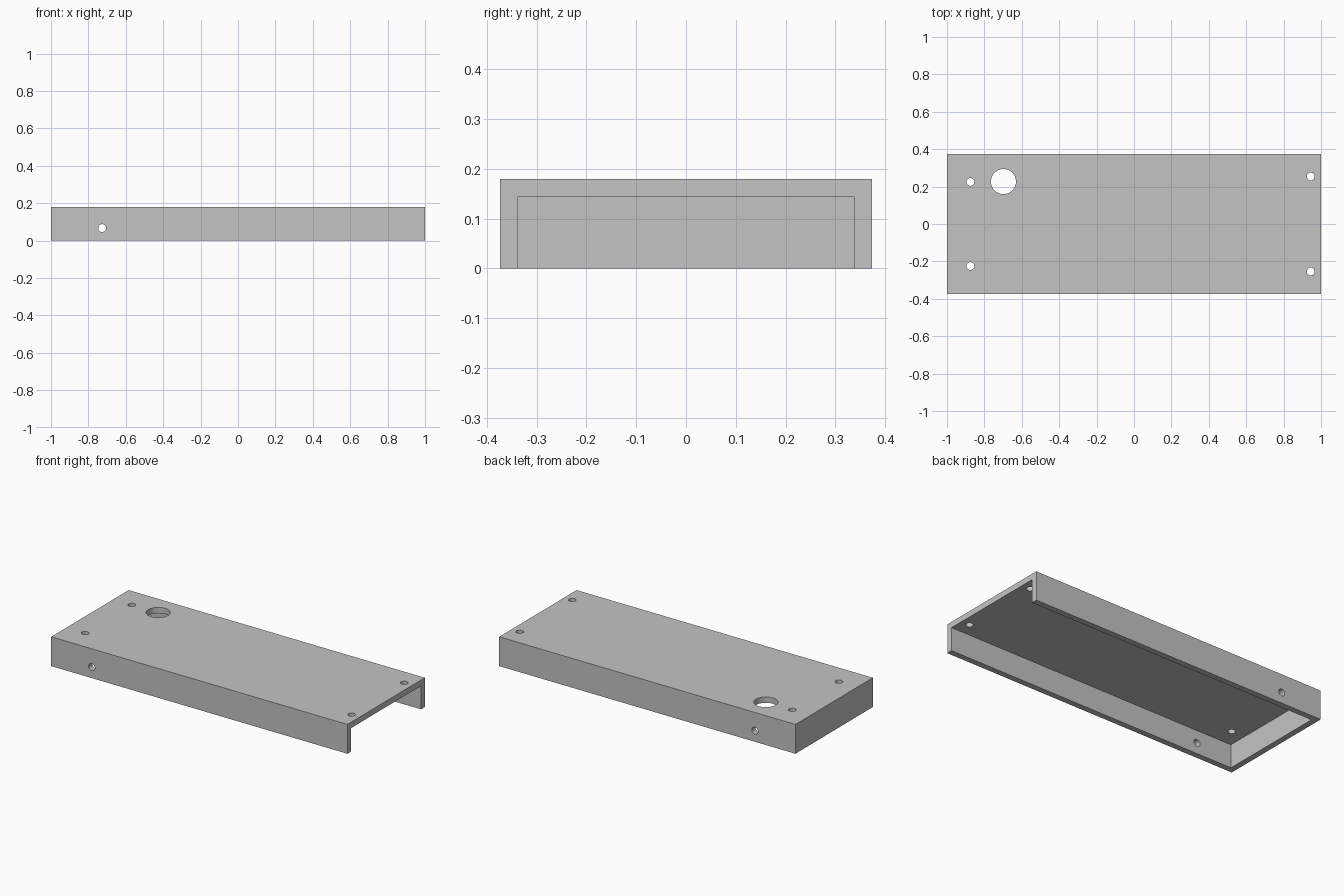
import bpy, bmesh, math
from mathutils import Matrix, Vector

if "Cube" in bpy.data.objects:
    bpy.data.objects.remove(bpy.data.objects["Cube"])

LENGTH, WIDTH, HEIGHT, WALL = 2.0, 0.746, 0.179, 0.036

grey = bpy.data.materials.new("light grey")
grey.diffuse_color = (0.55, 0.55, 0.55, 1)
grey.use_nodes = True
grey.node_tree.nodes["Principled BSDF"].inputs["Base Color"].default_value = grey.diffuse_color


def new_object(name, bm):
    mesh = bpy.data.meshes.new(name)
    bm.to_mesh(mesh)
    bm.free()
    mesh.materials.append(grey)
    obj = bpy.data.objects.new(name, mesh)
    bpy.context.collection.objects.link(obj)
    return obj


def box(name, low, high):
    low, high = Vector(low), Vector(high)
    bm = bmesh.new()
    bmesh.ops.create_cube(bm, size=1, matrix=Matrix.Translation((low + high) / 2)
                          @ Matrix.Diagonal((*(high - low), 1)))
    return new_object(name, bm)


def drill(name, radius, depth, location, along_y=False, sides=32):
    turn = Matrix.Rotation(math.pi / 2 if along_y else 0, 4, "X")
    bm = bmesh.new()
    bmesh.ops.create_cone(bm, cap_ends=True, segments=sides, radius1=radius,
                          radius2=radius, depth=depth,
                          matrix=Matrix.Translation(location) @ turn)
    return new_object(name, bm)


# Tray cover: solid block, hollowed from below and through the right end
cover = box("cover", (-LENGTH / 2, -WIDTH / 2, 0), (LENGTH / 2, WIDTH / 2, HEIGHT))
cutters = [box("hollow_cutter", (-LENGTH / 2 + WALL, -WIDTH / 2 + WALL, -0.1),
               (LENGTH / 2 + 0.1, WIDTH / 2 - WALL, HEIGHT - WALL))]

# Screw holes in the top plate
for x, y in ((-0.875, 0.225), (0.945, 0.254)):
    for side in (-1, 1):
        cutters.append(drill("screw_hole_cutter", 0.021, 0.2, (x, side * y, HEIGHT)))

# Large cable hole in the top plate
cutters.append(drill("cable_hole_cutter", 0.067, 0.2, (-0.698, 0.227, HEIGHT), sides=48))

# Cross hole through both long walls
cutters.append(drill("side_hole_cutter", 0.021, 1.0, (-0.726, 0, 0.067), along_y=True))

for cutter in cutters:
    cutter.hide_render = True
    cutter.hide_set(True)
    cut = cover.modifiers.new(cutter.name, "BOOLEAN")
    cut.operation = "DIFFERENCE"
    cut.solver = "EXACT"
    cut.object = cutter

# Smooth hole walls, sharp box edges
bpy.context.view_layer.objects.active = cover
cover.select_set(True)
for mod in list(cover.modifiers):
    bpy.ops.object.modifier_apply(modifier=mod.name)
bpy.ops.object.shade_smooth_by_angle(angle=math.radians(30))
